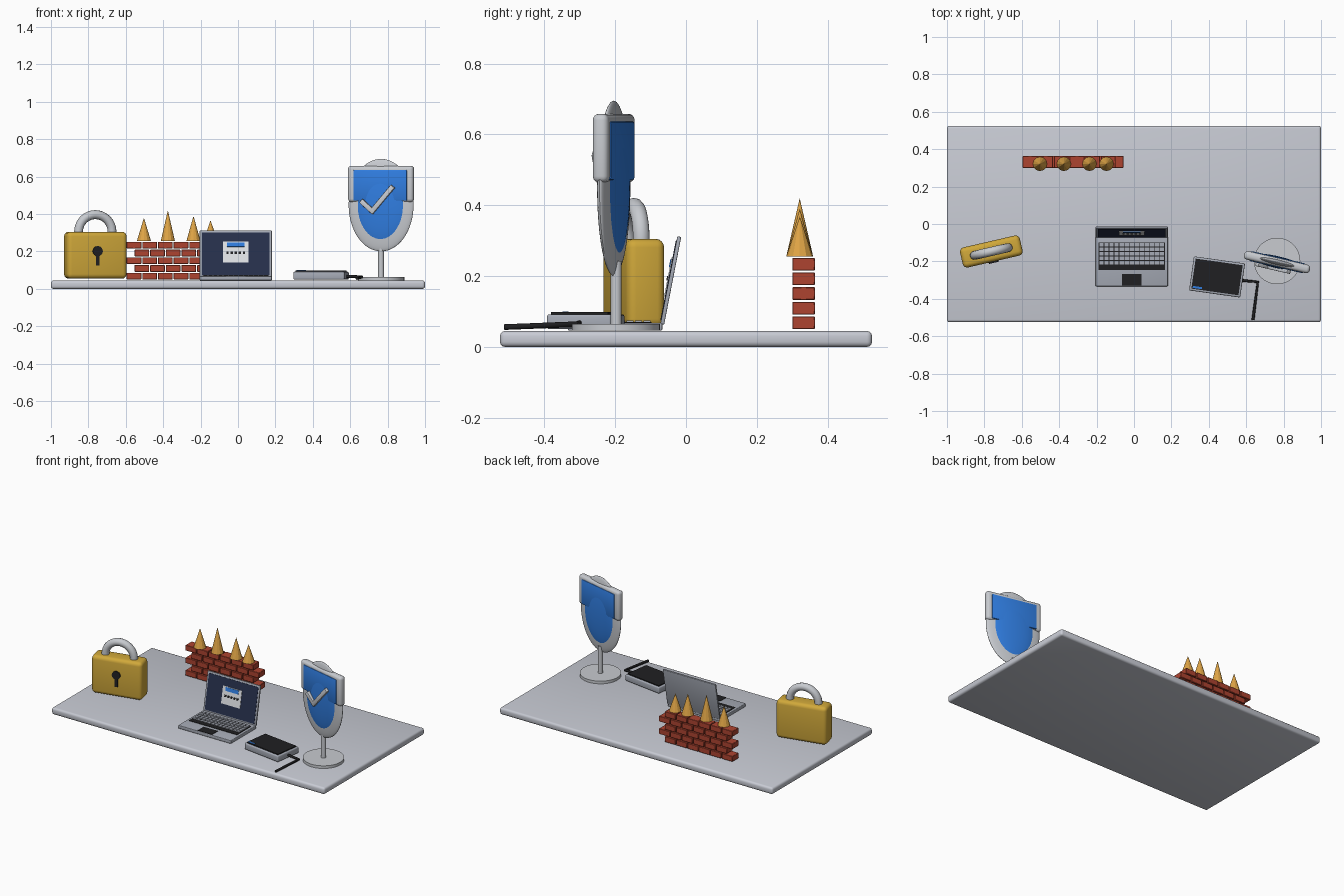
import bpy, bmesh
from math import radians, pi, cos, sin, atan2, hypot
from mathutils import Matrix, Vector

if "Cube" in bpy.data.objects:
    bpy.data.objects.remove(bpy.data.objects["Cube"], do_unlink=True)


def material(name, hex_code):
    """Flat material from an sRGB hex code, stored as linear values."""
    srgb = [int(hex_code[i:i + 2], 16) / 255 for i in (0, 2, 4)]
    col = [c / 12.92 if c < 0.04 else ((c + 0.055) / 1.055) ** 2.4 for c in srgb] + [1]
    m = bpy.data.materials.new(name)
    m.use_nodes = True
    m.diffuse_color = col
    m.node_tree.nodes["Principled BSDF"].inputs["Base Color"].default_value = col
    return m


TABLE = material("table grey", "C8CBD4")
SILVER = material("silver", "C8CBD0")
METAL = material("device grey", "A6ABB6")
GOLD = material("gold", "D0A83A")
BRICK = material("brick red", "AE4430")
FLAME = material("flame orange", "E0A546")
BLUE = material("bright blue", "307DE0")
NAVY = material("screen navy", "26304C")
BLACK = material("black", "202022")
WHITE = material("white", "EBEEF2")

smooth_parts = []


def frame(x, y, z, turn=0, tilt=0):
    return (Matrix.Translation((x, y, z)) @ Matrix.Rotation(radians(turn), 4, "Z")
            @ Matrix.Rotation(radians(tilt), 4, "X"))


WORLD = frame(0, 0, 0)


def finish(name, bm, mat, base, smooth=True):
    me = bpy.data.meshes.new(name)
    bm.to_mesh(me)
    bm.free()
    me.materials.append(mat)
    ob = bpy.data.objects.new(name, me)
    bpy.context.collection.objects.link(ob)
    ob.matrix_world = base
    if smooth:
        smooth_parts.append(ob)
    return ob


def boxes(name, parts, mat, base=WORLD, bevel=0, segments=3):
    """One object made of boxes given as (centre, size, optional roll about y)."""
    bm = bmesh.new()
    for centre, size, *roll in parts:
        m = Matrix.Translation(centre) @ Matrix.Rotation(roll[0] if roll else 0, 4, "Y")
        bmesh.ops.create_cube(bm, size=1, matrix=m @ Matrix.Diagonal((*size, 1)))
    if bevel:
        bmesh.ops.bevel(bm, geom=bm.edges[:], offset=bevel, segments=segments,
                        profile=0.5, affect="EDGES")
    return finish(name, bm, mat, base, bevel > 0)


def cone(name, centre, r1, r2, depth, mat, base=WORLD, sides=32, tilt=0, smooth=True):
    bm = bmesh.new()
    bmesh.ops.create_cone(bm, cap_ends=True, segments=sides, radius1=r1, radius2=r2,
                          depth=depth, matrix=frame(*centre, tilt=tilt))
    return finish(name, bm, mat, base, smooth)


def ellipsoid(name, radii, mat, base):
    bm = bmesh.new()
    bmesh.ops.create_uvsphere(bm, u_segments=48, v_segments=32, radius=1,
                              matrix=Matrix.Diagonal((*radii, 1)))
    return finish(name, bm, mat, base)


def tube(name, points, radius, mat, base=WORLD):
    cu = bpy.data.curves.new(name, "CURVE")
    cu.dimensions = "3D"
    cu.bevel_depth = radius
    cu.bevel_resolution = 4
    cu.use_fill_caps = True
    sp = cu.splines.new("POLY")
    sp.points.add(len(points) - 1)
    for p, co in zip(sp.points, points):
        p.co = (*co, 1)
    cu.materials.append(mat)
    ob = bpy.data.objects.new(name, cu)
    bpy.context.collection.objects.link(ob)
    ob.matrix_world = base


# Table slab
boxes("table_top", [((0, 0, 0.0225), (2, 1.05, 0.045))], TABLE, bevel=0.014)

# Padlock: body, shackle, keyhole
lock = frame(-0.763, -0.147, 0.18, turn=13)
boxes("padlock_body", [((0, 0, 0), (0.328, 0.11, 0.25))], GOLD, lock, bevel=0.024, segments=4)
arc = [(0.092 * cos(pi * i / 20), 0, 0.125 + 0.092 * sin(pi * i / 20)) for i in range(21)]
tube("padlock_shackle", [(0.092, 0, 0.08)] + arc + [(-0.092, 0, 0.08)], 0.024, SILVER, lock)
cone("keyhole_disc", (0, -0.056, 0.022), 0.027, 0.027, 0.012, BLACK, lock, tilt=90)
boxes("keyhole_slot", [((0, -0.056, -0.02), (0.02, 0.012, 0.068))], BLACK, lock)

# Brick wall: five staggered courses
pitch, course = 0.0837, 0.0414
bricks = [((-0.556 + pitch * (i + 0.5 * (row % 2)), 0.332, 0.068 + course * row),
           (0.078, 0.064, 0.036)) for row in range(5) for i in range(6)]
boxes("brick_wall", bricks, BRICK, bevel=0.002, segments=1)

# Flames on the wall
for i, (x, tip) in enumerate([(-0.503, 0.38), (-0.375, 0.42), (-0.238, 0.39), (-0.147, 0.368)]):
    cone(f"flame_{i + 1}", (x, 0.321, (0.255 + tip) / 2), 0.038, 0, tip - 0.255,
         FLAME, sides=12, smooth=False)

# Laptop base, keyboard and trackpad
laptop = frame(-0.012, -0.2, 0.045)
boxes("laptop_base", [((0, 0, 0.012), (0.386, 0.266, 0.022))], METAL, laptop, bevel=0.004)
boxes("keyboard_well", [((0, 0.028, 0.0235), (0.354, 0.148, 0.004))], BLACK, laptop)
boxes("keys", [((-0.161 + 0.0268 * i, 0.09 - 0.024 * row, 0.027), (0.022, 0.019, 0.006))
               for row in range(5) for i in range(13)], METAL, laptop)
boxes("trackpad", [((0, -0.099, 0.0235), (0.104, 0.062, 0.004))], BLACK, laptop)

# Laptop screen leaning back, with a sign-in card
screen = frame(-0.012, -0.067, 0.064, tilt=-11)
boxes("screen_lid", [((0, 0, 0.126), (0.386, 0.011, 0.252))], METAL, screen, bevel=0.003)
boxes("screen_panel", [((0, -0.0055, 0.125), (0.362, 0.004, 0.23))], NAVY, screen)
boxes("screen_card", [((0, -0.008, 0.134), (0.138, 0.004, 0.112))], WHITE, screen)
boxes("card_header", [((0, -0.0105, 0.174), (0.094, 0.004, 0.024))], BLUE, screen)
boxes("card_dots", [((0.022 * (i - 2), -0.0105, 0.13), (0.013, 0.004, 0.013))
                    for i in range(5)], BLACK, screen)

# External drive with status light and cable
drive = frame(0.444, -0.283, 0.045, turn=-8)
boxes("drive_case", [((0, 0, 0.026), (0.276, 0.184, 0.042))], METAL, drive, bevel=0.007)
boxes("drive_cover", [((0, 0, 0.049), (0.254, 0.162, 0.008))], BLACK, drive)
boxes("drive_light", [((-0.096, -0.071, 0.053), (0.05, 0.011, 0.004))], BLUE, drive)
tube("drive_cable", [(0.56, -0.3, 0.068), (0.662, -0.31, 0.064), (0.636, -0.513, 0.056)],
     0.008, BLACK)

# Shield stand
cone("stand_base", (0.765, -0.198, 0.055), 0.124, 0.124, 0.018, SILVER, sides=48)
cone("stand_pole", (0.765, -0.197, 0.15), 0.0155, 0.0155, 0.184, SILVER, sides=24)

# Shield: rim body, squared top, blue field on both sides
shield = frame(0.765, -0.204, 0.448, turn=-13)
ellipsoid("shield_body", (0.178, 0.025, 0.247), SILVER, shield)
boxes("shield_top", [((0, 0, 0.113), (0.36, 0.046, 0.194))], SILVER, shield,
      bevel=0.018, segments=4)
ellipsoid("shield_field", (0.15, 0.032, 0.214), BLUE, shield)
boxes("shield_field_top", [((0, 0, 0.106), (0.296, 0.054, 0.165))], BLUE, shield,
      bevel=0.006, segments=2)

# Check mark on the front of the shield
check = [Vector((-0.094, 0, 0.016)), Vector((-0.04, 0, -0.032)), Vector((0.066, 0, 0.092))]
strokes = []
for a, b in zip(check, check[1:]):
    d = b - a
    mid = (a + b) / 2
    strokes.append(((mid.x, -0.035, mid.z), (hypot(d.x, d.z) + 0.022, 0.022, 0.026),
                    -atan2(d.z, d.x)))
boxes("check_mark", strokes, SILVER, shield, bevel=0.003, segments=2)

# Smooth shading on rounded parts
bpy.ops.object.select_all(action="DESELECT")
for ob in smooth_parts:
    ob.select_set(True)
bpy.context.view_layer.objects.active = smooth_parts[0]
bpy.ops.object.shade_smooth_by_angle(angle=radians(40))
